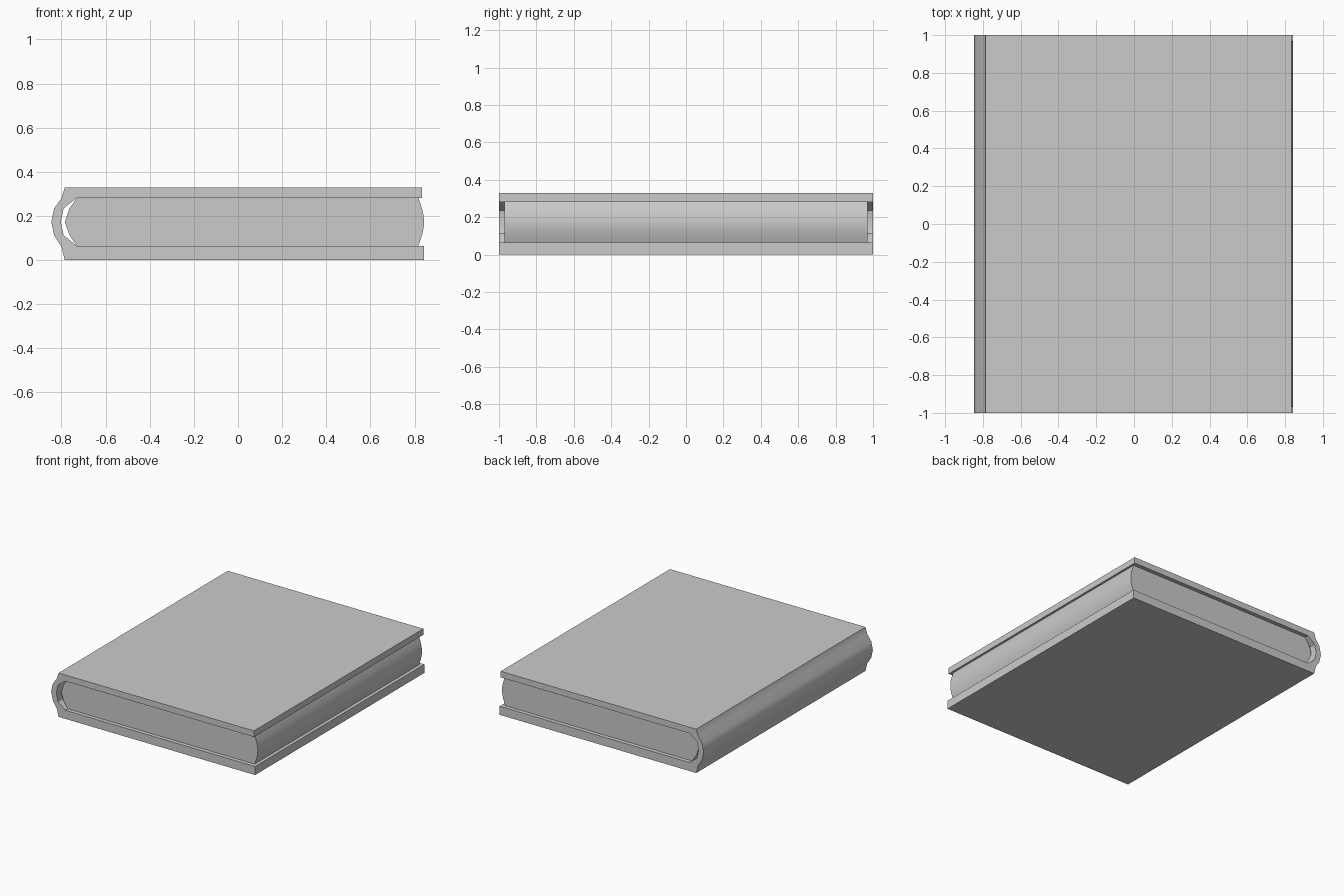
import bpy, bmesh, math

cube = bpy.data.objects.get("Cube")
if cube:
    bpy.data.objects.remove(cube, do_unlink=True)

grey = bpy.data.materials.new("plain_grey")
grey.use_nodes = True
colour = (0.6, 0.6, 0.6, 1)
grey.diffuse_color = colour
grey.node_tree.nodes["Principled BSDF"].inputs["Base Color"].default_value = colour

MID = 0.173  # height of the spine's centre line


def extrude_profile(name, points, half_length):
    """Extrude an (x, z) outline along y, centred on y = 0."""
    bm = bmesh.new()
    face = bm.faces.new([bm.verts.new((x, -half_length, z)) for x, z in points])
    grown = bmesh.ops.extrude_face_region(bm, geom=[face])["geom"]
    verts = [v for v in grown if isinstance(v, bmesh.types.BMVert)]
    bmesh.ops.translate(bm, vec=(0, 2 * half_length, 0), verts=verts)
    bmesh.ops.recalc_face_normals(bm, faces=bm.faces)
    mesh = bpy.data.meshes.new(name)
    bm.to_mesh(mesh)
    bm.free()
    mesh.materials.append(grey)
    obj = bpy.data.objects.new(name, mesh)
    bpy.context.collection.objects.link(obj)
    bpy.ops.object.select_all(action='DESELECT')
    obj.select_set(True)
    bpy.context.view_layer.objects.active = obj
    bpy.ops.object.shade_smooth_by_angle(angle=math.radians(35))
    return obj


def bulge(x, depth, low, high, steps):
    """Shallow curve from low to high, bowed in x by depth."""
    ts = [i / steps for i in range(steps + 1)]
    return [(x + depth * math.sin(math.pi * t), low + (high - low) * t) for t in ts]


# Cover: two boards joined by a rounded hollow spine
outer = [(-0.785, 0), (-0.80, 0.06), (-0.833, 0.112), (-0.846, MID),
         (-0.833, 0.234), (-0.80, 0.28), (-0.785, 0.328)]
inner = [(-0.73, 0.282), (-0.79, 0.235), (-0.803, MID), (-0.79, 0.112), (-0.73, 0.064)]
top_edge = [(0.833, 0.328), (0.833, 0.282)]
bottom_edge = [(0.842, 0.064), (0.842, 0)]
extrude_profile("cover", outer + top_edge + inner + bottom_edge, 1.0)

# Page block: bowed fore edge, pointed back tucked into the spine
fore_edge = bulge(0.817, 0.026, 0.064, 0.282, 8)
back_edge = [(-0.73, 0.282), (-0.763, 0.235), (-0.785, MID), (-0.763, 0.112), (-0.73, 0.064)]
extrude_profile("pages", fore_edge + back_edge, 0.97)
